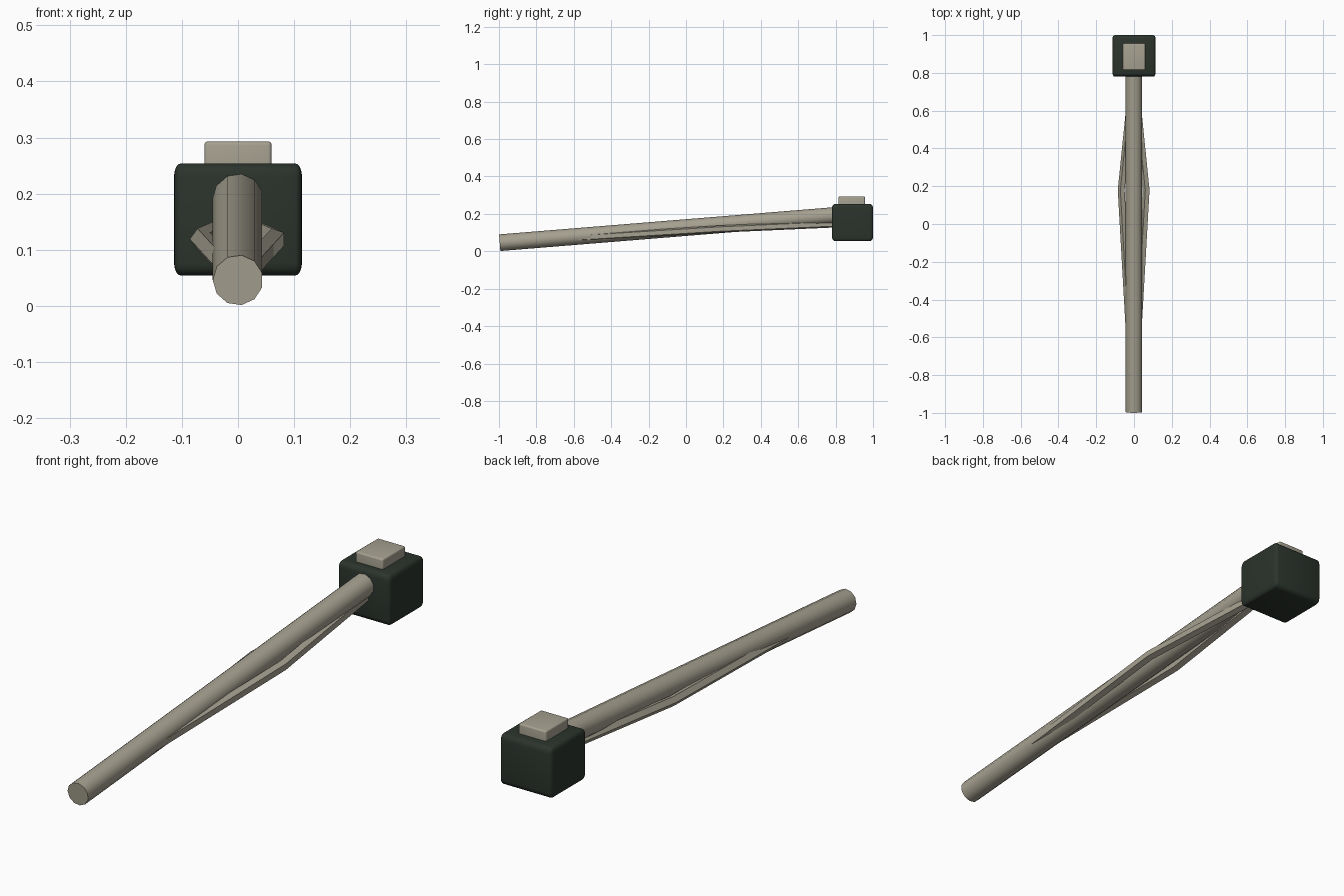
import bpy, bmesh, math
from mathutils import Vector

cube = bpy.data.objects.get("Cube")
if cube:
    bpy.data.objects.remove(cube, do_unlink=True)


def material(name, rgb):
    m = bpy.data.materials.new(name)
    m.use_nodes = True
    m.diffuse_color = (*rgb, 1)
    m.node_tree.nodes["Principled BSDF"].inputs["Base Color"].default_value = (*rgb, 1)
    return m


bone = material("warm_grey", (0.38, 0.355, 0.28))
dark = material("dark_green", (0.024, 0.034, 0.025))


def finish(bm, name, mat, angle):
    bmesh.ops.recalc_face_normals(bm, faces=bm.faces)
    mesh = bpy.data.meshes.new(name)
    bm.to_mesh(mesh)
    bm.free()
    mesh.materials.append(mat)
    ob = bpy.data.objects.new(name, mesh)
    bpy.context.collection.objects.link(ob)
    bpy.ops.object.select_all(action='DESELECT')
    ob.select_set(True)
    bpy.context.view_layer.objects.active = ob
    bpy.ops.object.shade_smooth_by_angle(angle=math.radians(angle))
    return ob


def rod(name, path, sides, radius, mat, angle):
    """Polygonal bar following a path that runs mainly along y."""
    bm = bmesh.new()
    pts = [Vector(p) for p in path]
    rings = []
    for i, p in enumerate(pts):
        a, b = pts[max(i - 1, 0)], pts[min(i + 1, len(pts) - 1)]
        t = (b - a).normalized()
        up = Vector((1, 0, 0)).cross(t).normalized()
        side = t.cross(up)
        ring = []
        for k in range(sides):
            w = math.pi + 2 * math.pi * k / sides
            ring.append(bm.verts.new(p + radius * (side * math.cos(w) + up * math.sin(w))))
        rings.append(ring)
    for r, s in zip(rings, rings[1:]):
        for k in range(sides):
            n = (k + 1) % sides
            bm.faces.new((r[k], r[n], s[n], s[k]))
    bm.faces.new(rings[0])
    bm.faces.new(rings[-1])
    return finish(bm, name, mat, angle)


def rounded_box(name, lo, hi, bevel, stretch, mat):
    """Box with rounded edges; stretch makes the rounding uneven per axis."""
    lo, hi, stretch = Vector(lo), Vector(hi), Vector(stretch)
    size, mid = hi - lo, (lo + hi) / 2
    bm = bmesh.new()
    bmesh.ops.create_cube(bm, size=1)
    bmesh.ops.scale(bm, vec=[s / f for s, f in zip(size, stretch)], verts=bm.verts)
    bmesh.ops.bevel(bm, geom=bm.edges[:], offset=bevel, segments=4,
                    profile=0.5, affect='EDGES')
    bmesh.ops.scale(bm, vec=stretch, verts=bm.verts)
    bmesh.ops.translate(bm, vec=mid, verts=bm.verts)
    return finish(bm, name, mat, 40)


# Long main shaft, rising towards the back
rod("shaft", [(0, -0.996, 0.046), (0, 0.9, 0.2)], 11, 0.045, bone, 40)

# Bent braces under each side of the shaft
for name, s in (("left_brace", 1), ("right_brace", -1)):
    rod(name, [(0, -0.985, 0.047), (s * 0.066, 0.18, 0.119), (0, 0.83, 0.148)],
        5, 0.02, bone, 30)

# Block at the back end and the pad on its top
rounded_box("head_block", (-0.114, 0.78, 0.054), (0.114, 1, 0.254),
            0.02, (0.6, 1, 1.15), dark)
rounded_box("top_pad", (-0.06, 0.815, 0.22), (0.06, 0.957, 0.293),
            0.007, (0.9, 1, 0.9), bone)
